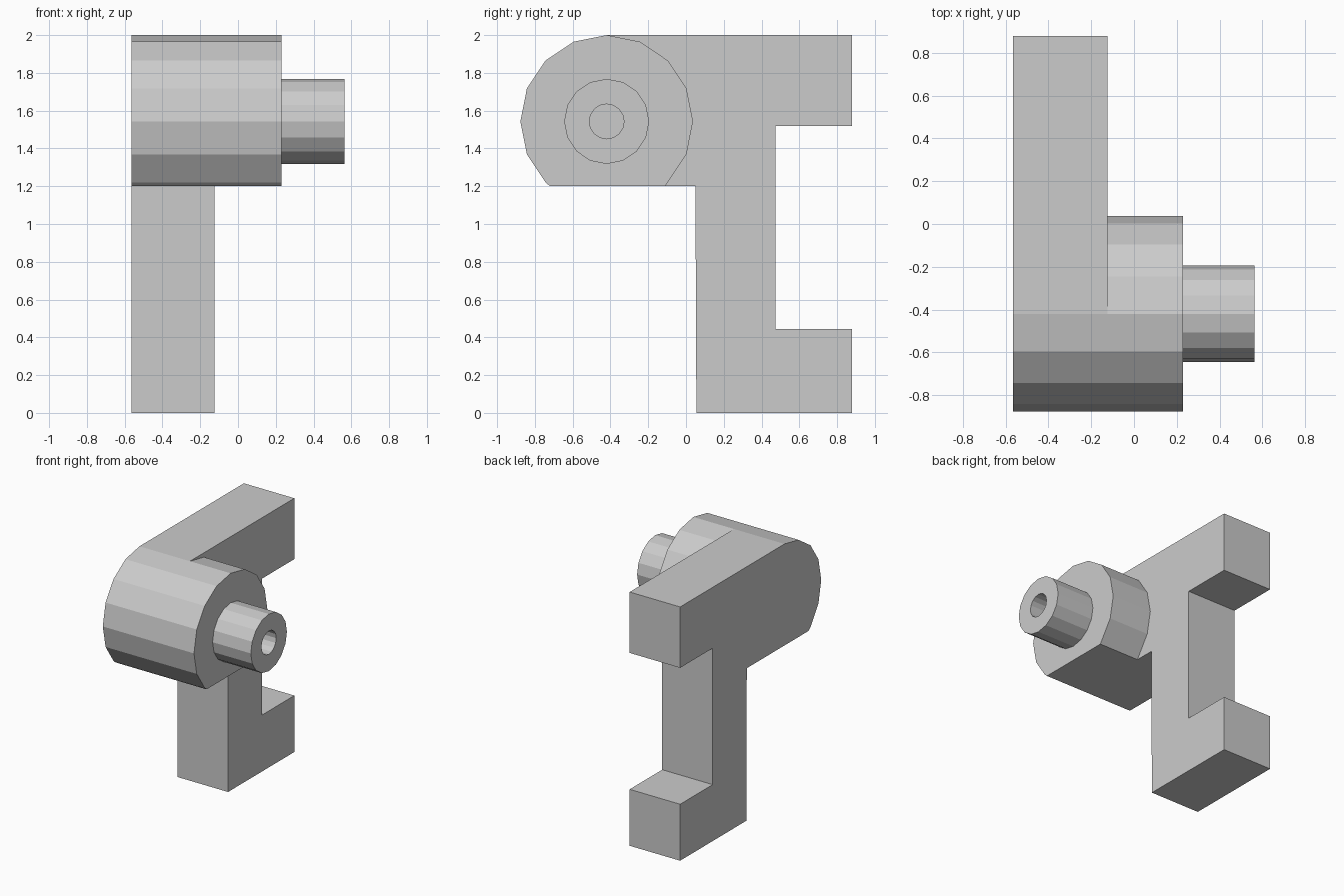
import bpy
import bmesh
from math import sin, cos, tau

if "Cube" in bpy.data.objects:
    bpy.data.objects.remove(bpy.data.objects["Cube"])

SIDES = 16
AXIS_Y, AXIS_Z = -0.42, 1.543
FLAT_Z = 1.2
X_BACK, X_PLATE, X_BOSS, X_TIP = -0.565, -0.125, 0.23, 0.563

grey = bpy.data.materials.new("plain grey")
grey.use_nodes = True
colour = (0.6, 0.6, 0.6, 1)
grey.diffuse_color = colour
grey.node_tree.nodes["Principled BSDF"].inputs["Base Color"].default_value = colour


def finish(bm, name):
    bmesh.ops.recalc_face_normals(bm, faces=bm.faces)
    mesh = bpy.data.meshes.new(name)
    bm.to_mesh(mesh)
    bm.free()
    mesh.materials.append(grey)
    obj = bpy.data.objects.new(name, mesh)
    bpy.context.collection.objects.link(obj)
    return obj


def circle(radius):
    """Points in (y, z) starting at the top and turning towards the front."""
    steps = [tau * i / SIDES for i in range(SIDES)]
    return [(AXIS_Y - radius * sin(a), AXIS_Z + radius * cos(a)) for a in steps]


def extrude_profile(name, points, x0, x1):
    bm = bmesh.new()
    face = bm.faces.new([bm.verts.new((x0, y, z)) for y, z in points])
    moved = bmesh.ops.extrude_face_region(bm, geom=[face], use_keep_orig=True)
    verts = [v for v in moved["geom"] if isinstance(v, bmesh.types.BMVert)]
    bmesh.ops.translate(bm, verts=verts, vec=(x1 - x0, 0, 0))
    return finish(bm, name)


# Round outline with its underside cut flat
outline = circle(2 - AXIS_Z)
boss_profile = [p for p in outline if p[1] > FLAT_Z]
half = SIDES // 2 - 1
front_arc = outline[:half]
flat_edge = [(-0.72, FLAT_Z), (-0.11, FLAT_Z)]
boss_profile = front_arc + flat_edge + outline[half + 3:]

# Bracket: rounded arm and C-shaped upright
bracket_profile = front_arc + [
    flat_edge[0], (0.05, FLAT_Z), (0.055, 0), (0.88, 0), (0.88, 0.445),
    (0.475, 0.445), (0.475, 1.52), (0.88, 1.52), (0.88, 2)]
extrude_profile("bracket", bracket_profile, X_BACK, X_PLATE)

# Boss continuing the rounded end
extrude_profile("boss", boss_profile, X_PLATE, X_BOSS)

# Hollow spigot: outer wall, end ring, bore and bore floor
bm = bmesh.new()
rings = []
for x, radius in [(X_BOSS, 0.225), (X_TIP, 0.225), (X_TIP, 0.092), (X_BOSS, 0.092)]:
    rings.append([bm.verts.new((x, y, z)) for y, z in circle(radius)])
for a, b in zip(rings, rings[1:]):
    for i in range(SIDES):
        j = (i + 1) % SIDES
        bm.faces.new((a[i], a[j], b[j], b[i]))
bm.faces.new(rings[-1])
finish(bm, "spigot")
